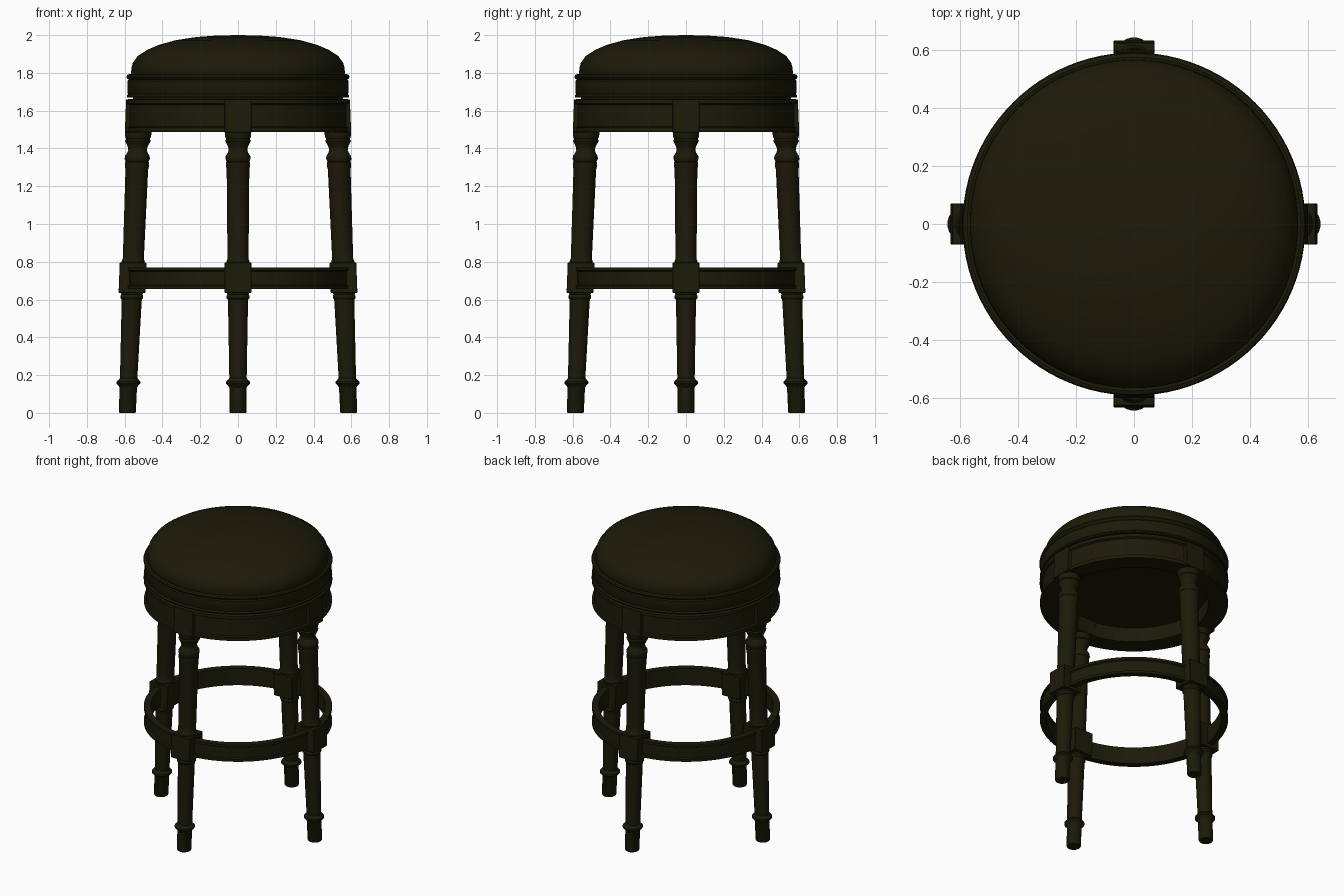
import bpy, bmesh, math
from mathutils import Matrix

mat = bpy.data.materials.new("dark olive brown")
mat.diffuse_color = (0.0115, 0.0105, 0.0025, 1)


def finish(name, bm, matrix=Matrix()):
    bmesh.ops.remove_doubles(bm, verts=bm.verts, dist=1e-5)
    bmesh.ops.recalc_face_normals(bm, faces=bm.faces)
    bm.transform(matrix)
    me = bpy.data.meshes.new(name)
    bm.to_mesh(me)
    bm.free()
    me.materials.append(mat)
    ob = bpy.data.objects.new(name, me)
    bpy.context.collection.objects.link(ob)
    bpy.ops.object.select_all(action='DESELECT')
    ob.select_set(True)
    bpy.context.view_layer.objects.active = ob
    bpy.ops.object.shade_smooth_by_angle(angle=math.radians(35))
    return ob


def lathe(name, profile, steps, matrix=Matrix(), closed=False):
    """Spin (radius, z) points about the z axis."""
    bm = bmesh.new()
    vs = [bm.verts.new((r, 0, z)) for r, z in profile]
    es = [bm.edges.new(p) for p in zip(vs, vs[1:])]
    if closed:
        es.append(bm.edges.new((vs[-1], vs[0])))
    bmesh.ops.spin(bm, geom=vs + es, cent=(0, 0, 0), axis=(0, 0, 1),
                   angle=math.tau, steps=steps, use_merge=False)
    return finish(name, bm, matrix)


def block(name, half, z0, z1, matrix):
    bm = bmesh.new()
    bmesh.ops.create_cube(bm, size=1, matrix=Matrix.Translation((0, 0, (z0 + z1) / 2))
                          @ Matrix.Diagonal((2 * half, 2 * half, z1 - z0, 1)))
    bmesh.ops.bevel(bm, geom=bm.edges[:], offset=0.002, segments=1, affect='EDGES')
    return finish(name, bm, matrix)


# Padded seat
lathe("cushion", [(0, 1.78), (0.562, 1.78), (0.566, 1.80), (0.564, 1.83), (0.556, 1.855),
                  (0.530, 1.890), (0.48, 1.922), (0.42, 1.948), (0.33, 1.973),
                  (0.22, 1.99), (0.11, 1.998), (0, 2.0)], 96)

# Seat rim with piping
lathe("seat_rim", [(0, 1.67), (0.586, 1.67), (0.589, 1.677), (0.585, 1.685), (0.582, 1.687),
                   (0.585, 1.692), (0.585, 1.758), (0.579, 1.765), (0.586, 1.77),
                   (0.591, 1.779), (0.587, 1.789), (0.575, 1.794), (0.56, 1.788),
                   (0, 1.788)], 96)

# Swivel plate in the gap
lathe("swivel_plate", [(0, 1.64), (0.555, 1.64), (0.555, 1.68), (0, 1.68)], 64)

# Thick apron ring, hollow beneath
lathe("apron", [(0, 1.585), (0.465, 1.585), (0.465, 1.487), (0.587, 1.487), (0.587, 1.51),
                (0.575, 1.515), (0.575, 1.63), (0.589, 1.637), (0.589, 1.658),
                (0.58, 1.662), (0, 1.662)], 96)

# Footrest hoop with grooved outer face
lathe("footrest_ring", [(0.545, 0.655), (0.588, 0.655), (0.588, 0.672), (0.579, 0.677),
                        (0.579, 0.749), (0.588, 0.754), (0.588, 0.77), (0.545, 0.77)],
      96, closed=True)

# Turned leg profile
leg_upper = [(0, 0.78), (0.055, 0.78), (0.062, 0.80), (0.056, 0.815), (0.056, 0.85),
             (0.060, 1.29), (0.064, 1.305), (0.064, 1.325), (0.060, 1.33), (0.067, 1.345),
             (0.065, 1.36), (0.055, 1.375), (0.049, 1.39), (0.051, 1.405), (0.062, 1.428),
             (0.068, 1.44), (0.062, 1.45), (0.067, 1.458), (0.070, 1.475), (0.070, 1.50), (0, 1.50)]
leg_lower = [(0, 0), (0.042, 0), (0.045, 0.006), (0.046, 0.135), (0.053, 0.145),
             (0.063, 0.155), (0.063, 0.166), (0.053, 0.176), (0.046, 0.184),
             (0.053, 0.59), (0.054, 0.60), (0.060, 0.607), (0.060, 0.62), (0.056, 0.626),
             (0.060, 0.635), (0.060, 0.65), (0, 0.65)]

# Four splayed legs; z shear keeps every foot flat on the floor
for i, side in enumerate(("right", "back", "left", "front")):
    lean = Matrix.Identity(4)
    lean[0][2] = -0.039
    lean[0][3] = 0.586
    m = Matrix.Rotation(i * math.pi / 2, 4, 'Z') @ lean
    lathe(side + "_leg_upper", leg_upper, 32, m)
    lathe(side + "_leg_lower", leg_lower, 32, m)
    block(side + "_footrest_block", 0.071, 0.635, 0.795, m)
    block(side + "_apron_block", 0.071, 1.484, 1.66, m)
